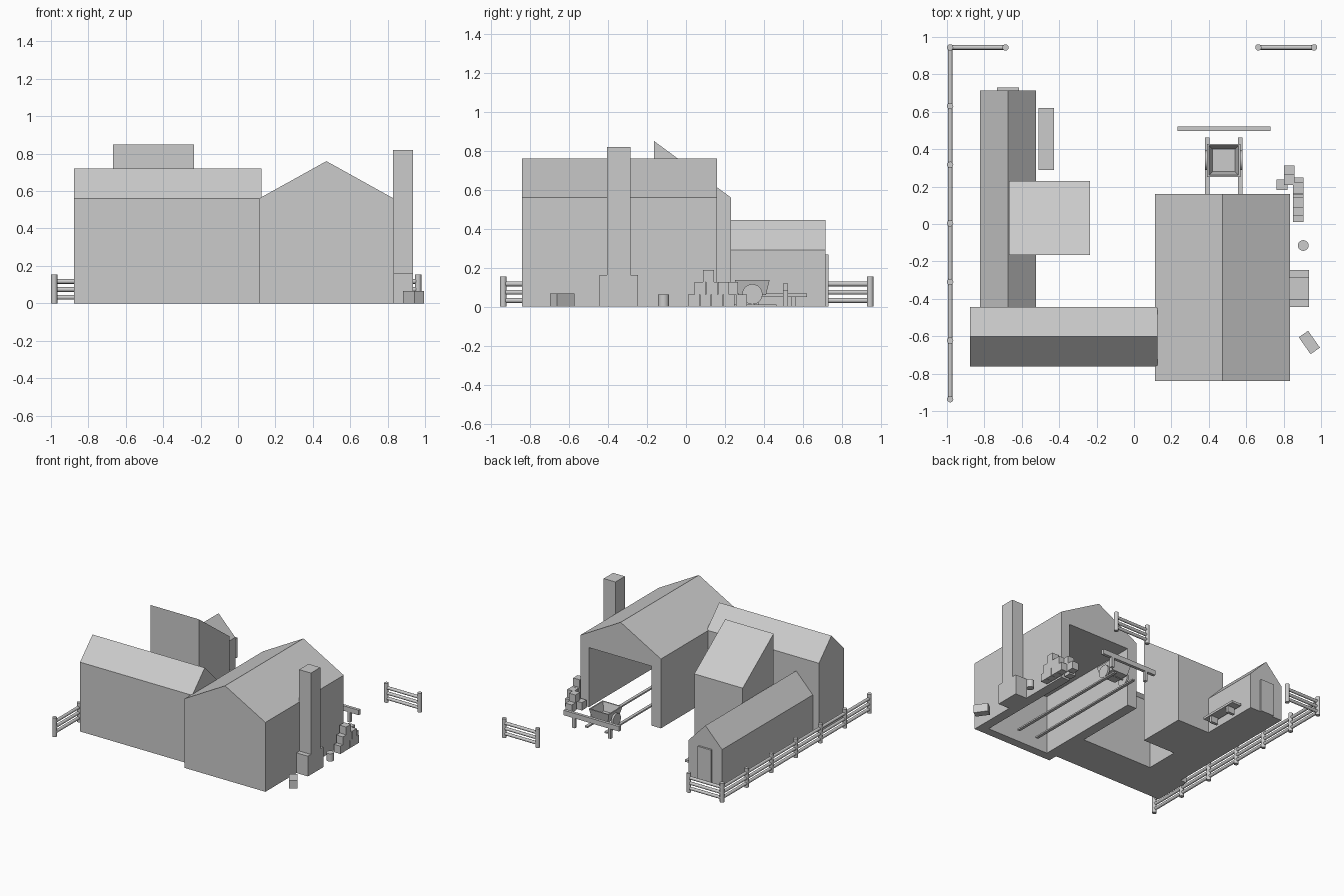
import bpy, bmesh, math
from mathutils import Vector, Matrix

if "Cube" in bpy.data.objects:
    bpy.data.objects.remove(bpy.data.objects["Cube"])


def finish(name, bm):
    bmesh.ops.recalc_face_normals(bm, faces=bm.faces)
    me = bpy.data.meshes.new(name)
    bm.to_mesh(me)
    bm.free()
    ob = bpy.data.objects.new(name, me)
    bpy.context.collection.objects.link(ob)
    return ob


def box(name, x0, x1, y0, y1, z0, z1, angle=0):
    bm = bmesh.new()
    bmesh.ops.create_cube(bm, size=1)
    bmesh.ops.scale(bm, vec=(x1 - x0, y1 - y0, z1 - z0), verts=bm.verts)
    ob = finish(name, bm)
    ob.location = ((x0 + x1) / 2, (y0 + y1) / 2, (z0 + z1) / 2)
    ob.rotation_euler.z = math.radians(angle)
    return ob


def prism(name, profile, axis, a, b):
    """Extrude a (u, z) profile along the x or y axis from a to b."""
    bm = bmesh.new()
    put = (lambda u, z: (a, u, z)) if axis == 'x' else (lambda u, z: (u, a, z))
    face = bm.faces.new([bm.verts.new(put(u, z)) for u, z in profile])
    ext = bmesh.ops.extrude_face_region(bm, geom=[face])
    move = (b - a, 0, 0) if axis == 'x' else (0, b - a, 0)
    bmesh.ops.translate(bm, vec=move,
                        verts=[g for g in ext['geom'] if isinstance(g, bmesh.types.BMVert)])
    return finish(name, bm)


def gable(u0, u1, eave, ridge):
    return [(u0, 0), (u1, 0), (u1, eave), ((u0 + u1) / 2, ridge), (u0, eave)]


def rod(name, p, q, r, sides=12):
    p, q = Vector(p), Vector(q)
    bm = bmesh.new()
    rot = (q - p).to_track_quat('Z', 'Y').to_matrix().to_4x4()
    bmesh.ops.create_cone(bm, cap_ends=True, segments=sides, radius1=r, radius2=r,
                          depth=(q - p).length, matrix=Matrix.Translation((p + q) / 2) @ rot)
    ob = finish(name, bm)
    ob.data.shade_smooth()
    ob.data.set_sharp_from_angle(angle=math.radians(35))
    return ob


# Main hall, hollowed out from the back and open below
hall = prism("main_hall", gable(0.112, 0.833, 0.56, 0.76), 'y', -0.84, 0.16)
cutter = box("hall_cutter", 0.195, 0.755, -0.77, 0.3, -0.1, 0.48)
cutter.hide_render = True
mod = hall.modifiers.new("hollow", 'BOOLEAN')
mod.object = cutter
mod.solver = 'EXACT'
bpy.context.view_layer.objects.active = hall
bpy.ops.object.modifier_apply(modifier=mod.name)
bpy.data.objects.remove(cutter)

# Other buildings
prism("front_building", gable(-0.762, -0.443, 0.56, 0.722), 'x', -0.878, 0.125)
prism("side_building", gable(-0.823, -0.525, 0.29, 0.445), 'y', -0.445, 0.715)
prism("tower", [(-0.165, 0), (0.23, 0), (0.23, 0.56), (-0.165, 0.85)], 'x', -0.668, -0.235)
box("side_door", -0.733, -0.615, 0.71, 0.73, 0, 0.268)

# Bench by the side building
box("bench_seat", -0.51, -0.427, 0.29, 0.62, 0.05, 0.068)
for y in (0.36, 0.55):
    box("bench_leg", -0.50, -0.437, y - 0.012, y + 0.012, 0, 0.05)

# Chimney
box("chimney_base", 0.83, 0.935, -0.443, -0.245, 0, 0.163)
box("chimney_shaft", 0.83, 0.935, -0.405, -0.285, 0.16, 0.82)

# Rails, buffer beam and its posts
for x in (0.3925, 0.5675):
    box("rail", x - 0.012, x + 0.012, -0.65, 0.463, 0, 0.012)
box("buffer_beam", 0.232, 0.73, 0.498, 0.522, 0.08, 0.12)
for x in (0.32, 0.64):
    box("buffer_post", x - 0.012, x + 0.012, 0.498, 0.522, 0, 0.08)

# Cart: tapered tub with hollow inside, wheels and axle
bm = bmesh.new()
bmesh.ops.create_cube(bm, size=1, matrix=Matrix.Translation((0, 0, 0.5)))
for v in bm.verts:
    s = 0.178 if v.co.z > 0.5 else 0.14
    v.co = Vector((v.co.x * s, v.co.y * s, 0.06 + v.co.z * 0.078))
top = max(bm.faces, key=lambda f: f.calc_center_median().z)
bmesh.ops.inset_region(bm, faces=[top], thickness=0.014)
ext = bmesh.ops.extrude_discrete_faces(bm, faces=[top])
for v in ext['faces'][0].verts:
    v.co = Vector((v.co.x * 0.76, v.co.y * 0.76, 0.072))
bmesh.ops.remove_doubles(bm, verts=bm.verts, dist=1e-5)
cart = finish("cart_tub", bm)
cart.location = (0.48, 0.34, 0)
for x in (0.388, 0.572):
    rod("cart_wheel", (x - 0.008, 0.34, 0.064), (x + 0.008, 0.34, 0.064), 0.052, 24)
rod("cart_axle", (0.388, 0.34, 0.064), (0.572, 0.34, 0.064), 0.008, 8)

# Crate stack beside the hall
crates = [(0.878, 0.04 + i * 0.06, 0) for i in range(4)]
crates += [(0.878, 0.072 + i * 0.06, 1) for i in range(3)]
crates += [(0.878, 0.115, 2), (0.792, 0.21, 0), (0.83, 0.285, 0), (0.83, 0.238, 1)]
for x, y, level in crates:
    box("crate", x - 0.029, x + 0.029, y - 0.029, y + 0.029, level * 0.063, level * 0.063 + 0.063)

# Loose box and barrel
box("loose_box", 0.8825, 0.9925, -0.664, -0.603, 0, 0.067, -55)
rod("barrel", (0.905, -0.115, 0), (0.905, -0.115, 0.062), 0.029, 16)

# Fences
def fence(points):
    for x, y in points:
        rod("fence_post", (x, y, 0), (x, y, 0.155), 0.017)
    for z in (0.117, 0.074, 0.032):
        rod("fence_rail", (*points[0], z), (*points[-1], z), 0.0125)


fence([(-0.983, -0.937 + i * 0.3135) for i in range(7)])
fence([(-0.983, 0.944), (-0.687, 0.944)])
fence([(0.665, 0.944), (0.963, 0.944)])
